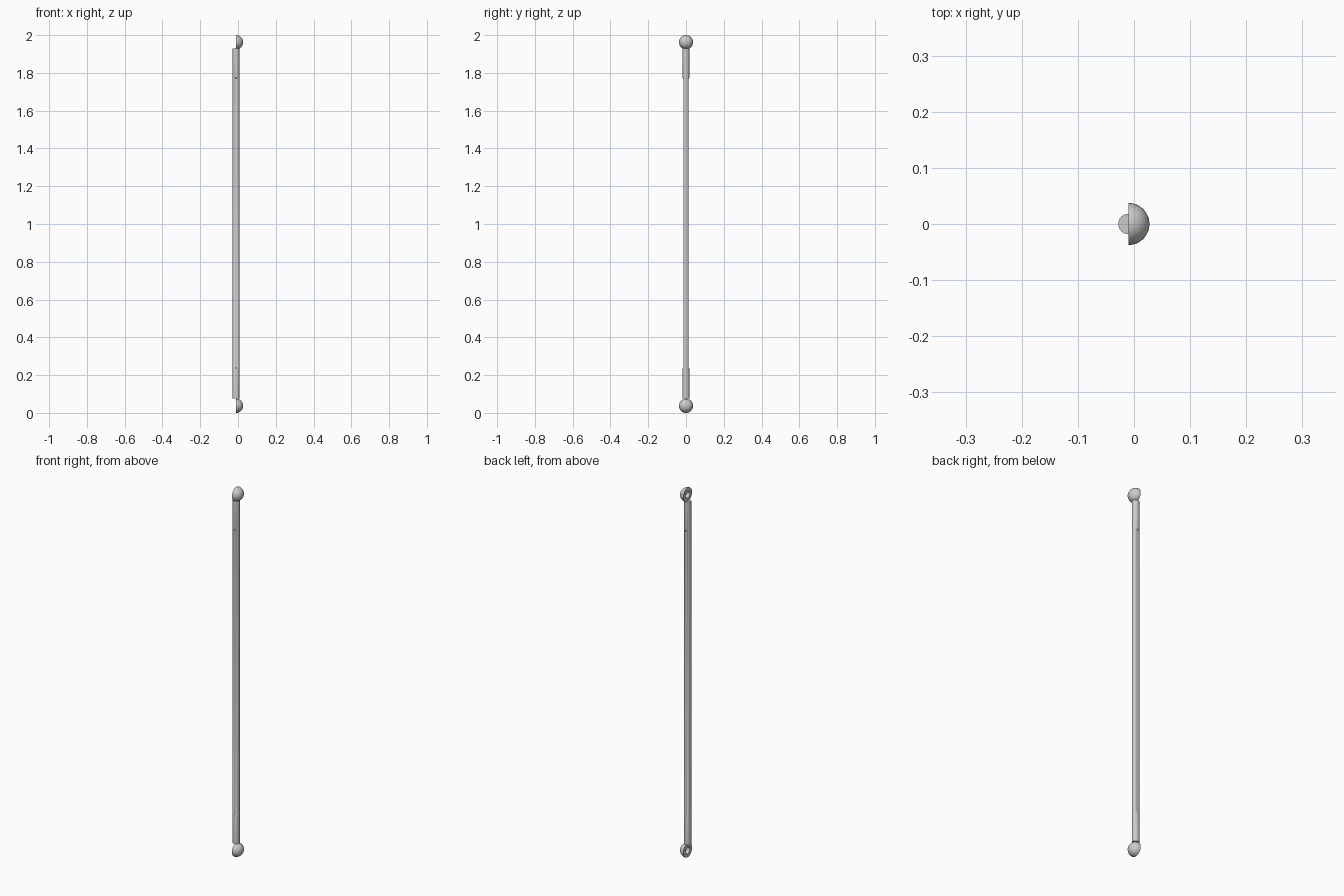
import bpy, bmesh, math

if "Cube" in bpy.data.objects:
    bpy.data.objects.remove(bpy.data.objects["Cube"])

CX = -0.01      # rod axis and flat back of the knobs
R = 0.0375      # knob radius


def finish(name, bm):
    bmesh.ops.recalc_face_normals(bm, faces=bm.faces)
    me = bpy.data.meshes.new(name)
    bm.to_mesh(me)
    bm.free()
    ob = bpy.data.objects.new(name, me)
    bpy.context.collection.objects.link(ob)
    bpy.context.view_layer.objects.active = ob
    ob.select_set(True)
    bpy.ops.object.shade_smooth_by_angle(angle=math.radians(35))
    ob.select_set(False)


def section(half_width, z, n=32):
    # Round bar section with its sides milled flat at half_width
    pts = []
    for i in range(n):
        a = 2 * math.pi * i / n
        x, y = 0.0182 * math.cos(a), 0.0182 * math.sin(a)
        pts.append((CX + x, max(-half_width, min(half_width, y)), z))
    return pts


# Long bar: round ends, slimmer grip between
bm = bmesh.new()
rings = [[bm.verts.new(p) for p in section(w, z)] for w, z in
         ((0.0182, 0.075), (0.0182, 0.235), (0.013, 0.24),
          (0.013, 1.77), (0.0182, 1.775), (0.0182, 1.93))]
for a, b in zip(rings, rings[1:]):
    for i in range(len(a)):
        j = (i + 1) % len(a)
        bm.faces.new((a[i], a[j], b[j], b[i]))
bm.faces.new(rings[0])
bm.faces.new(rings[-1])
finish("bar", bm)

# Half-ball knobs with a recess in the flat back
for name, z in (("lower_knob", R), ("upper_knob", 2 - R)):
    bm = bmesh.new()
    prof = [(R * math.sin(t), R * math.cos(t))
            for t in (math.pi / 2 * k / 12 for k in range(13))]
    prof += [(0.018, 0), (0.018, 0.02), (0, 0.02)]
    vs = [bm.verts.new((CX + h, r, z)) for r, h in prof]
    es = [bm.edges.new(e) for e in zip(vs, vs[1:])]
    bmesh.ops.spin(bm, geom=vs + es, cent=(CX, 0, z), axis=(1, 0, 0),
                   angle=2 * math.pi, steps=32)
    bmesh.ops.remove_doubles(bm, verts=bm.verts, dist=1e-5)
    finish(name, bm)
